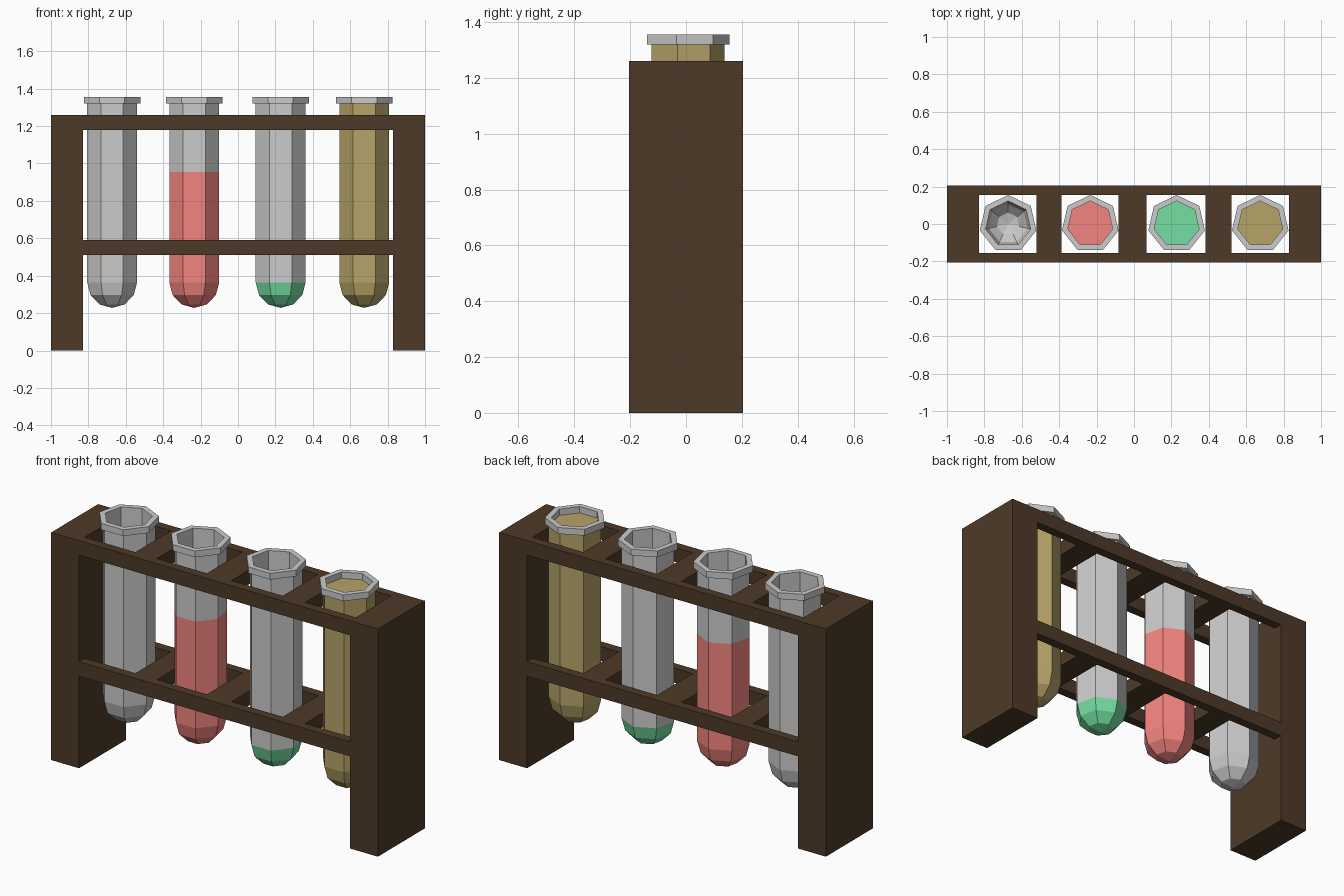
import bpy, bmesh
from math import pi, sin, cos

if "Cube" in bpy.data.objects:
    bpy.data.objects.remove(bpy.data.objects["Cube"])

SIDES = 7
R, R_LIP, R_IN = 0.137, 0.155, 0.123      # tube, lip and bore radii
DOME_Z, LIP_Z, TOP_Z = 0.365, 1.32, 1.355


def material(name, rgb):
    m = bpy.data.materials.new(name)
    m.diffuse_color = (*rgb, 1)
    m.use_nodes = True
    m.node_tree.nodes["Principled BSDF"].inputs["Base Color"].default_value = m.diffuse_color
    return m


def finish(name, bm, mat=None):
    me = bpy.data.meshes.new(name)
    bm.to_mesh(me)
    bm.free()
    ob = bpy.data.objects.new(name, me)
    bpy.context.collection.objects.link(ob)
    if mat:
        me.materials.append(mat)
    return ob


def box(name, x0, x1, y0, y1, z0, z1, mat):
    bm = bmesh.new()
    bmesh.ops.create_cube(bm, size=1)
    for v in bm.verts:
        v.co = (x1 if v.co.x > 0 else x0, y1 if v.co.y > 0 else y0,
                z1 if v.co.z > 0 else z0)
    return finish(name, bm, mat)


def lathe(name, profile, x, mat=None):
    """Revolve (radius, z) points into a seven-sided solid; outside is to the right of travel."""
    bm = bmesh.new()
    rings = []
    for r, z in profile:
        n = 1 if r < 1e-6 else SIDES
        rings.append([bm.verts.new((r * cos(pi / 2 + 2 * pi * i / SIDES),
                                    r * sin(pi / 2 + 2 * pi * i / SIDES), z))
                      for i in range(n)])
    for a, b in zip(rings, rings[1:]):
        for i in range(SIDES):
            j = (i + 1) % SIDES
            if len(a) == 1:
                bm.faces.new((a[0], b[j], b[i]))
            elif len(b) == 1:
                bm.faces.new((a[i], a[j], b[0]))
            else:
                bm.faces.new((a[i], a[j], b[j], b[i]))
    ob = finish(name, bm, mat)
    ob.location.x = x
    return ob


def dome(r):
    """Round bottom, from the lowest point up to the straight wall."""
    pts = [(r * sin(k * pi / 6), DOME_Z - r * cos(k * pi / 6)) for k in range(4)]
    pts[0] = (0, pts[0][1])
    return pts


def shelf(name, z0, z1, mat):
    """Board with four rectangular holes, extruded from a grid of cells."""
    xs = [-0.83, -0.52, -0.388, -0.082, 0.068, 0.383, 0.52, 0.83]
    ys = [-0.205, -0.155, 0.155, 0.205]
    bm = bmesh.new()
    grid = [[bm.verts.new((x, y, z0)) for y in ys] for x in xs]
    for i in range(len(xs) - 1):
        for j in range(3):
            if j == 1 and i % 2 == 0:
                continue
            bm.faces.new((grid[i][j], grid[i][j + 1], grid[i + 1][j + 1], grid[i + 1][j]))
    ext = bmesh.ops.extrude_face_region(bm, geom=bm.faces[:], use_keep_orig=True)
    for g in ext["geom"]:
        if isinstance(g, bmesh.types.BMVert):
            g.co.z = z1
    bmesh.ops.recalc_face_normals(bm, faces=bm.faces)
    return finish(name, bm, mat)


# Wooden rack
wood = material("dark_wood", (0.075, 0.042, 0.021))
box("left_leg", -1, -0.83, -0.205, 0.205, 0, 1.26, wood)
box("right_leg", 0.83, 1, -0.205, 0.205, 0, 1.26, wood)
shelf("top_shelf", 1.18, 1.26, wood)
shelf("lower_shelf", 0.51, 0.59, wood)

# Empty tube: outer wall, lip, bore and inner round bottom
lip = [(R_LIP, LIP_Z), (R_LIP, TOP_Z), (R_IN, TOP_Z)]
lathe("empty_tube", dome(R) + [(R, LIP_Z)] + lip + dome(R_IN)[::-1], -0.673)

# Filled tubes: glass above the level, liquid body below it
for name, x, level, rgb in (("red", -0.234, 0.955, (0.90, 0.235, 0.215)),
                            ("green", 0.228, DOME_Z, (0.18, 0.74, 0.36)),
                            ("yellow", 0.675, LIP_Z, (0.47, 0.37, 0.14))):
    wall = [(R, level)] if level < LIP_Z else []
    lathe(name + "_tube_glass", wall + [(R, LIP_Z)] + lip + [(R_IN, level)], x)
    body = dome(R) + ([(R, level)] if level > DOME_Z else [])
    lathe(name + "_liquid", body + [(0, level)], x, material(name + "_liquid", rgb))
